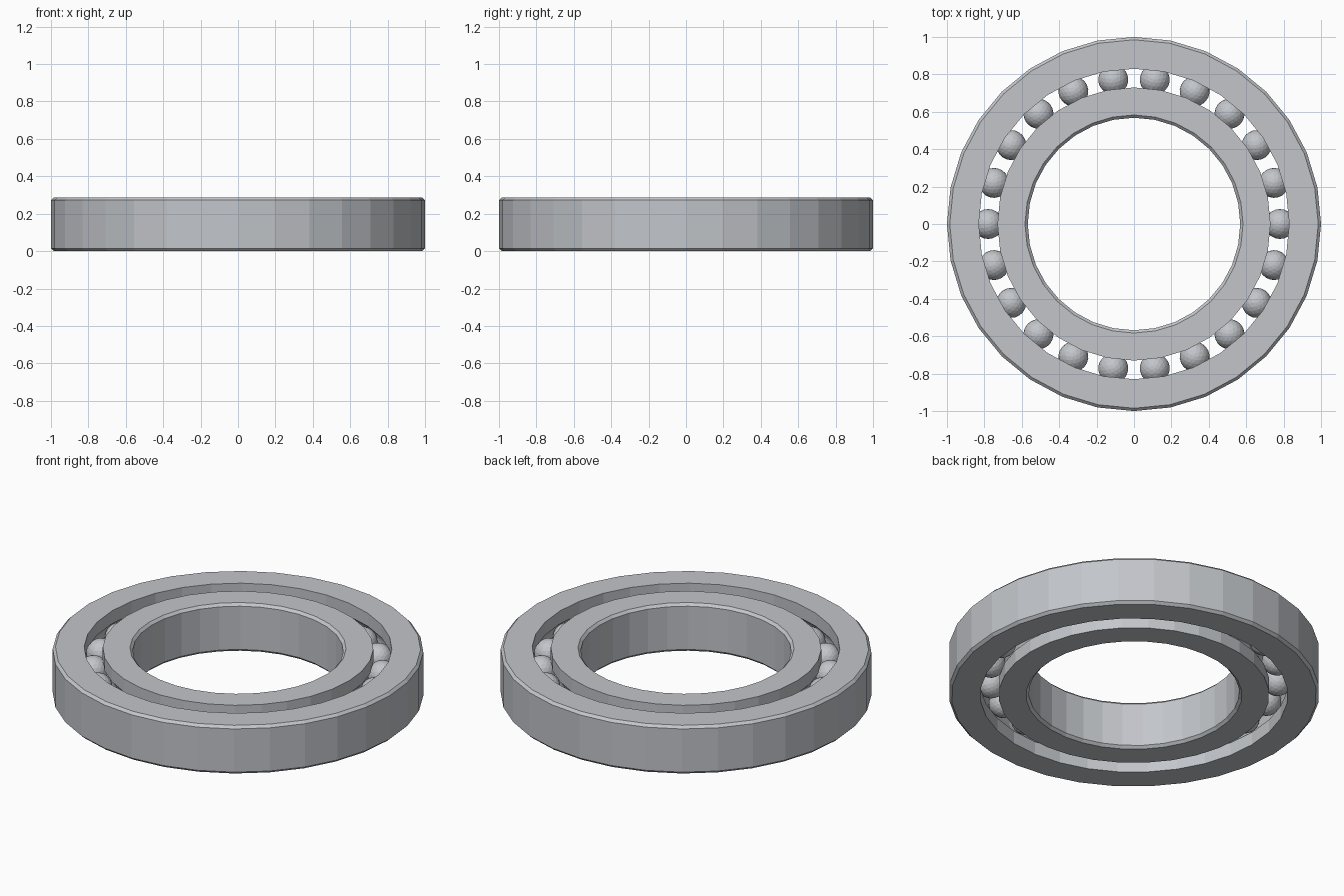
import bpy, bmesh
from math import sin, cos, asin, pi, tau

cube = bpy.data.objects.get("Cube")
if cube:
    bpy.data.objects.remove(cube, do_unlink=True)

HEIGHT = 0.287
MID = HEIGHT / 2
CHAMFER = 0.015
SIDES = 32
PITCH = 0.78          # radius of the circle of ball centres
BALL_RADIUS = 0.08
GROOVE_RADIUS = 0.083
BALLS = 22

steel = bpy.data.materials.new("steel_grey")
steel.use_nodes = True
colour = (0.54, 0.56, 0.59, 1)
steel.diffuse_color = colour
steel.node_tree.nodes["Principled BSDF"].inputs["Base Color"].default_value = colour


def add_object(name, bm):
    mesh = bpy.data.meshes.new(name)
    bm.to_mesh(mesh)
    bm.free()
    mesh.materials.append(steel)
    obj = bpy.data.objects.new(name, mesh)
    bpy.context.collection.objects.link(obj)
    return obj


def race(name, wall, race_edge):
    """Ring with a chamfered plain wall and a round ball groove in the other."""
    side = 1 if race_edge > PITCH else -1
    inset = wall - side * CHAMFER
    profile = [(race_edge, 0), (inset, 0), (wall, CHAMFER),
               (wall, HEIGHT - CHAMFER), (inset, HEIGHT), (race_edge, HEIGHT)]
    # Groove arc from the upper lip to the lower lip
    lip = pi / 2 - asin(abs(race_edge - PITCH) / GROOVE_RADIUS)
    steps = 8
    for i in range(steps + 1):
        a = lip - 2 * lip * i / steps
        profile.append((PITCH + side * GROOVE_RADIUS * cos(a),
                        MID + GROOVE_RADIUS * sin(a)))
    # Sweep the closed profile around the axis
    bm = bmesh.new()
    loops = [[bm.verts.new((r * cos(t), r * sin(t), z)) for r, z in profile]
             for t in (tau * k / SIDES for k in range(SIDES))]
    n = len(profile)
    for k in range(SIDES):
        a, b = loops[k], loops[(k + 1) % SIDES]
        for j in range(n):
            m = (j + 1) % n
            bm.faces.new((a[j], b[j], b[m], a[m]))
    bmesh.ops.recalc_face_normals(bm, faces=bm.faces)
    return add_object(name, bm)


race("outer_ring", 1.0, 0.83)
race("inner_ring", 0.568, 0.73)

# Balls share one faceted mesh
bm = bmesh.new()
bmesh.ops.create_icosphere(bm, subdivisions=3, radius=BALL_RADIUS)
first = add_object("ball_1", bm)
for i in range(BALLS):
    ball = first
    if i:
        ball = bpy.data.objects.new(f"ball_{i + 1}", first.data)
        bpy.context.collection.objects.link(ball)
    t = tau * i / BALLS
    ball.location = (PITCH * cos(t), PITCH * sin(t), MID)
    ball.rotation_euler.z = t
